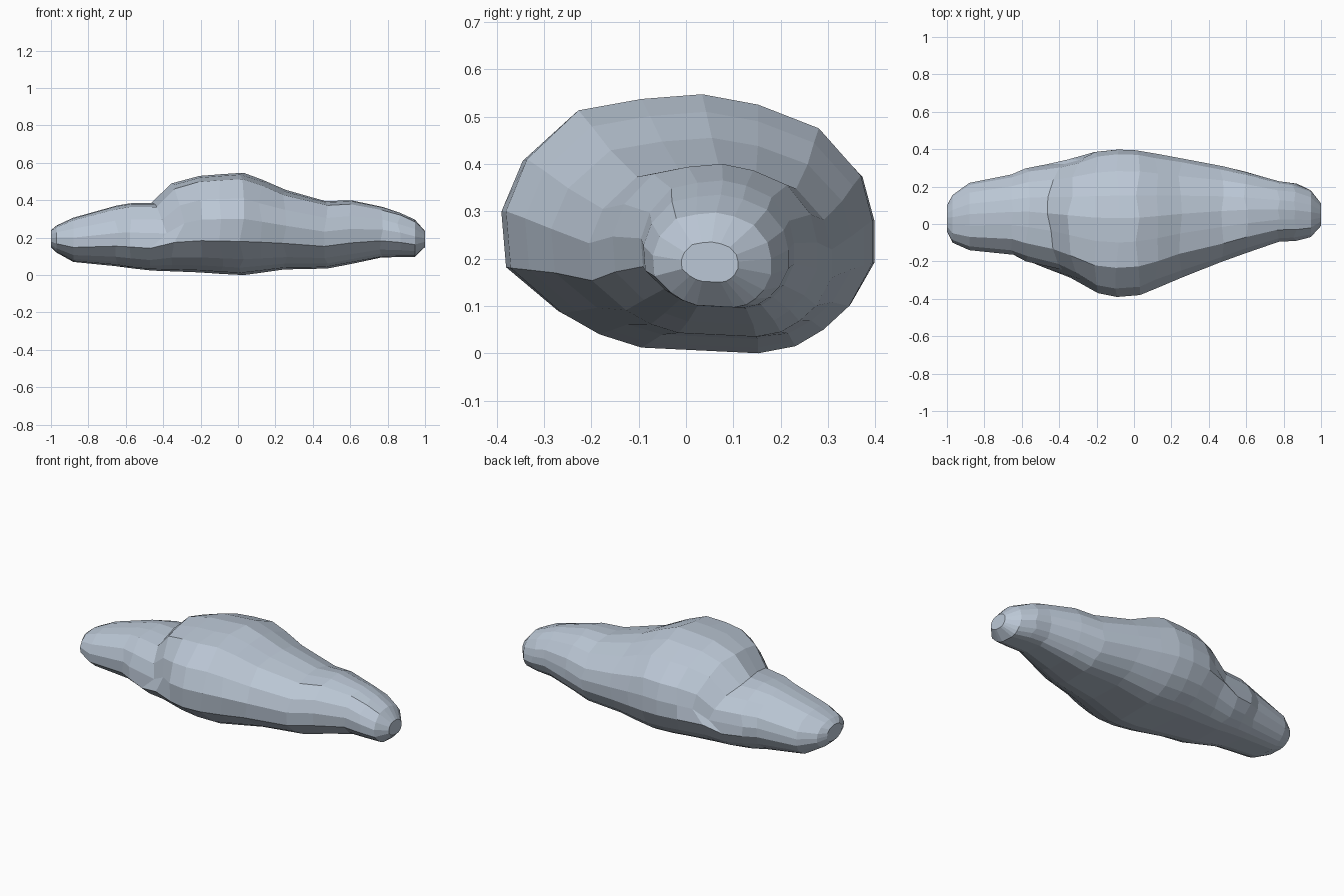
import bpy, bmesh, random

random.seed(4)

# Cross-section of the boulder at its fattest point (y, z)
profile = [(-0.39, 0.30), (-0.345, 0.41), (-0.235, 0.513), (-0.10, 0.537),
           (0.03, 0.547), (0.15, 0.525), (0.28, 0.475), (0.37, 0.375),
           (0.395, 0.28), (0.395, 0.19), (0.345, 0.10), (0.29, 0.05),
           (0.23, 0.015), (0.15, 0.0), (-0.10, 0.012), (-0.19, 0.04),
           (-0.27, 0.085), (-0.38, 0.18)]
unit = [((y + 0.39) / 0.785, z / 0.547) for y, z in profile]

# Stations along the length: x, y min, y max, z min, z max, bow of the upper edge
stations = [
    (-1.00, -0.04, 0.10, 0.15, 0.24, 0.0),
    (-0.97, -0.10, 0.155, 0.12, 0.265, 0.0),
    (-0.88, -0.14, 0.22, 0.07, 0.307, 0.0),
    (-0.65, -0.165, 0.265, 0.048, 0.372, 0.0),
    (-0.57, -0.20, 0.297, 0.035, 0.386, 0.0),
    (-0.46, -0.245, 0.32, 0.024, 0.386, 0.08),
    (-0.35, -0.295, 0.345, 0.02, 0.49, 0.06),
    (-0.20, -0.37, 0.385, 0.014, 0.53, 0.0),
    (-0.09, -0.39, 0.398, 0.006, 0.54, 0.0),
    (0.02, -0.38, 0.394, 0.0, 0.547, 0.0),
    (0.12, -0.34, 0.375, 0.012, 0.51, 0.0),
    (0.25, -0.285, 0.35, 0.03, 0.455, 0.0),
    (0.47, -0.205, 0.308, 0.035, 0.395, 0.0),
    (0.60, -0.155, 0.277, 0.06, 0.40, 0.0),
    (0.77, -0.095, 0.228, 0.094, 0.365, 0.0),
    (0.86, -0.09, 0.216, 0.096, 0.335, 0.0),
    (0.945, -0.07, 0.18, 0.097, 0.297, 0.0),
    (1.00, -0.01, 0.11, 0.15, 0.235, 0.0)]

# Boulder: loft the section through all stations
bm = bmesh.new()
rings = []
for i, (x, y0, y1, z0, z1, bow) in enumerate(stations):
    rough = 0.012 if 2 < i < len(stations) - 2 else 0.0
    ring = []
    for u, w in unit:
        dx = bow * (2 * u - 1) ** 2 if w > 0.5 else 0.0
        dx += random.uniform(-rough, rough)
        ring.append(bm.verts.new((x + dx, y0 + u * (y1 - y0), z0 + w * (z1 - z0))))
    rings.append(ring)
n = len(unit)
for a, b in zip(rings, rings[1:]):
    for k in range(n):
        m = (k + 1) % n
        bm.faces.new((a[k], a[m], b[m], b[k]))
bm.faces.new(rings[0])
bm.faces.new(rings[-1])
bmesh.ops.recalc_face_normals(bm, faces=bm.faces)
mesh = bpy.data.meshes.new("boulder")
bm.to_mesh(mesh)
bm.free()

# Single pale stone colour
stone = bpy.data.materials.new("pale blue grey stone")
stone.diffuse_color = (0.50, 0.575, 0.67, 1)
mesh.materials.append(stone)
boulder = bpy.data.objects.new("boulder", mesh)
bpy.context.collection.objects.link(boulder)
